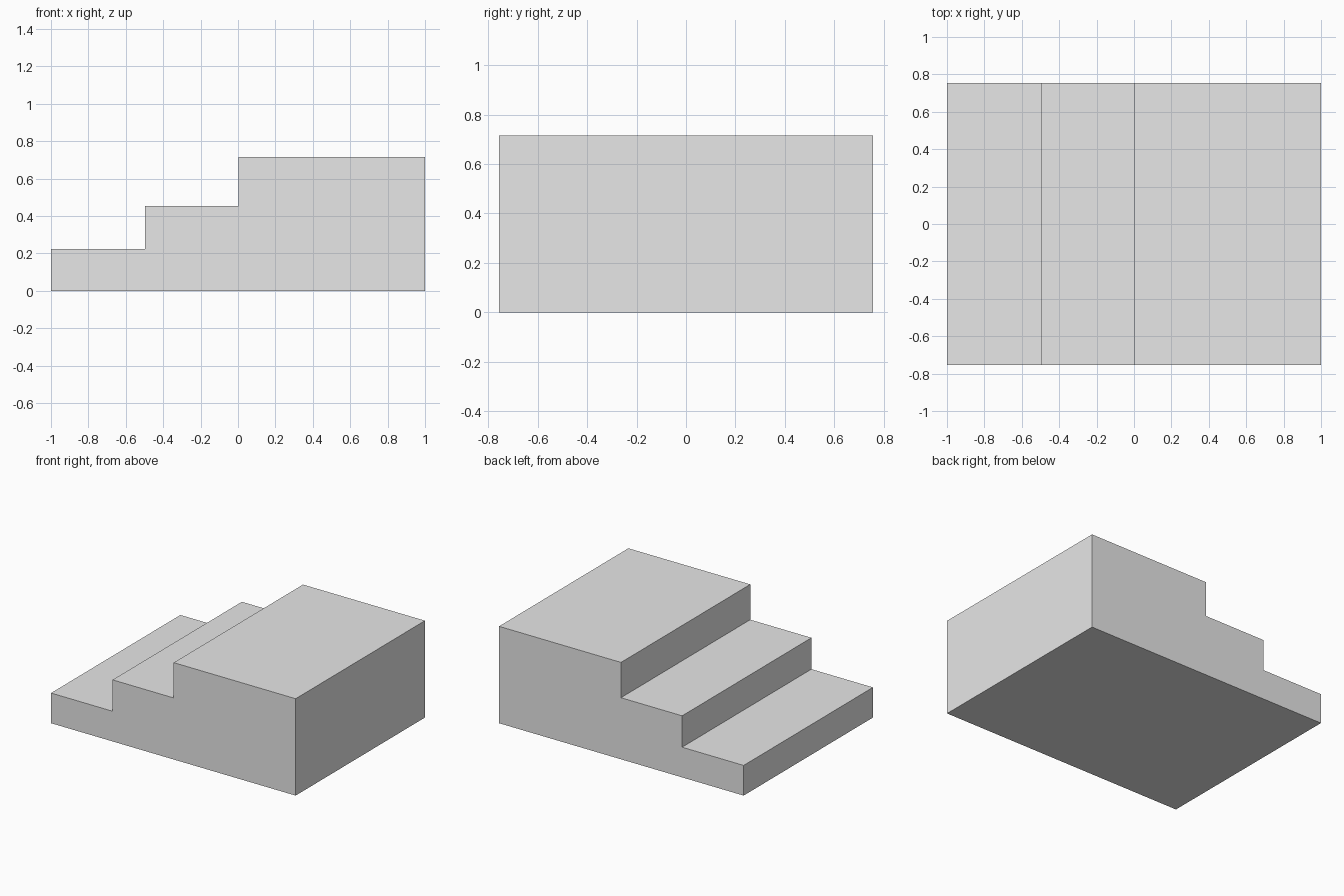
import bpy
import bmesh
from mathutils import Vector

cube = bpy.data.objects.get("Cube")
if cube:
    bpy.data.objects.remove(cube, do_unlink=True)

HALF_DEPTH = 0.755

# Plain grey material
grey = bpy.data.materials.new("plain_grey")
grey.use_nodes = True
colour = (0.8, 0.8, 0.8, 1)
grey.diffuse_color = colour
grey.node_tree.nodes["Principled BSDF"].inputs["Base Color"].default_value = colour

# Side profile: start of each tread and its height, rising towards +x
treads = [(-1, 0.223), (-0.497, 0.455), (0.003, 0.716)]
profile = [(1, 0), (-1, 0)]
for i, (x, z) in enumerate(treads):
    x_end = treads[i + 1][0] if i + 1 < len(treads) else 1
    profile += [(x, z), (x_end, z)]

# Extrude the profile through the full depth
bm = bmesh.new()
side = bm.faces.new([bm.verts.new((x, -HALF_DEPTH, z)) for x, z in profile])
extruded = bmesh.ops.extrude_face_region(bm, geom=[side], use_keep_orig=True)
moved = [v for v in extruded["geom"] if isinstance(v, bmesh.types.BMVert)]
bmesh.ops.translate(bm, verts=moved, vec=Vector((0, 2 * HALF_DEPTH, 0)))
bmesh.ops.recalc_face_normals(bm, faces=bm.faces)

mesh = bpy.data.meshes.new("stepped_block")
bm.to_mesh(mesh)
bm.free()
mesh.materials.append(grey)
block = bpy.data.objects.new("stepped_block", mesh)
bpy.context.collection.objects.link(block)
